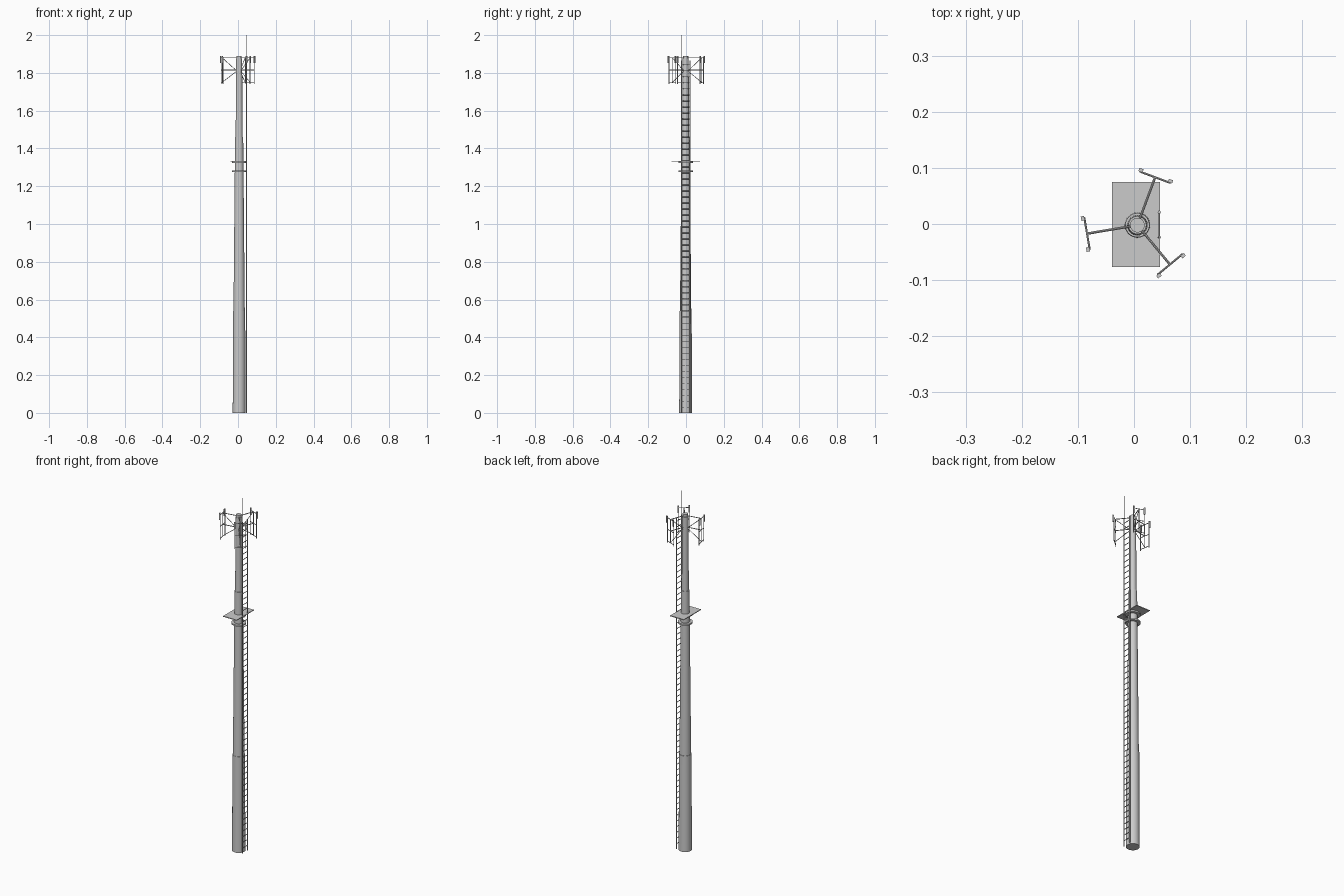
import bpy, math
from mathutils import Vector

if "Cube" in bpy.data.objects:
    bpy.data.objects.remove(bpy.data.objects["Cube"])

CX, CY = 0.006, -0.002   # mast axis


def finish(ob, name, smooth=True):
    ob.name = name
    if smooth:
        bpy.ops.object.shade_smooth_by_angle(angle=math.radians(35))
    return ob


def cone(name, z0, z1, r0, r1, sides=32):
    bpy.ops.mesh.primitive_cone_add(vertices=sides, radius1=r0, radius2=r1, depth=z1 - z0,
                                    location=(CX, CY, (z0 + z1) / 2))
    return finish(bpy.context.object, name)


def rod(name, a, b, r, sides=8):
    a, b = Vector(a), Vector(b)
    d = b - a
    bpy.ops.mesh.primitive_cylinder_add(vertices=sides, radius=r, depth=d.length,
                                        location=(a + b) / 2)
    ob = bpy.context.object
    ob.rotation_euler = d.to_track_quat('Z', 'Y').to_euler()
    return finish(ob, name)


def box(name, loc, size, rot=0):
    bpy.ops.mesh.primitive_cube_add(size=1, location=loc, rotation=(0, 0, rot))
    ob = bpy.context.object
    ob.scale = size
    return finish(ob, name, False)


# Stepped tapering mast
cone("mast_lower", 0, 0.54, 0.034, 0.032)
cone("mast_middle", 0.53, 1.46, 0.030, 0.0215)
cone("mast_upper", 1.45, 1.875, 0.0185, 0.016)
cone("mast_cap", 1.87, 1.89, 0.013, 0.013)

# Collars and service platform
cone("collar_lower", 1.276, 1.284, 0.038, 0.038)
cone("collar_upper", 1.322, 1.330, 0.038, 0.038)
box("platform", (0.0035, -0.001, 1.332), (0.085, 0.152, 0.004))

# Ladder
LX, LY0, LY1 = 0.045, -0.024, 0.021
for y in (LY0, LY1):
    rod("ladder_rail", (LX, y, 0), (LX, y, 1.865), 0.003)
for i in range(58):
    z = 0.03 + i * 0.0318
    rod("ladder_rung", (LX, LY0, z), (LX, LY1, z), 0.002, 6)
rod("lightning_rod", (LX - 0.001, LY0, 1.85), (LX - 0.001, LY0, 2.0), 0.0012, 6)

# Three antenna frames around the mast
for k in range(3):
    ang = math.radians(69.6 + 120 * k)
    c, s = math.cos(ang), math.sin(ang)

    def pt(radial, side, z):
        return (CX + radial * c - side * s, CY + radial * s + side * c, z)

    R, W = 0.091, 0.028
    for z in (1.88, 1.815):
        rod("frame_arm", pt(0.008, 0, z), pt(R, 0, z), 0.0022)
    for z in (1.88, 1.815, 1.748):
        rod("frame_crossbar", pt(R, -W, z), pt(R, W, z), 0.0018)
    rod("frame_post", pt(R, 0, 1.748), pt(R, 0, 1.88), 0.0018)
    for z in (1.88, 1.75):
        rod("frame_brace", pt(0.012, 0, 1.81), pt(R, 0, z), 0.0016)
    for w in (-W, W):
        rod("antenna_pipe", pt(R, w, 1.74), pt(R, w, 1.885), 0.002)
        box("antenna_panel", pt(R + 0.003, w, 1.871), (0.006, 0.008, 0.038), ang)
